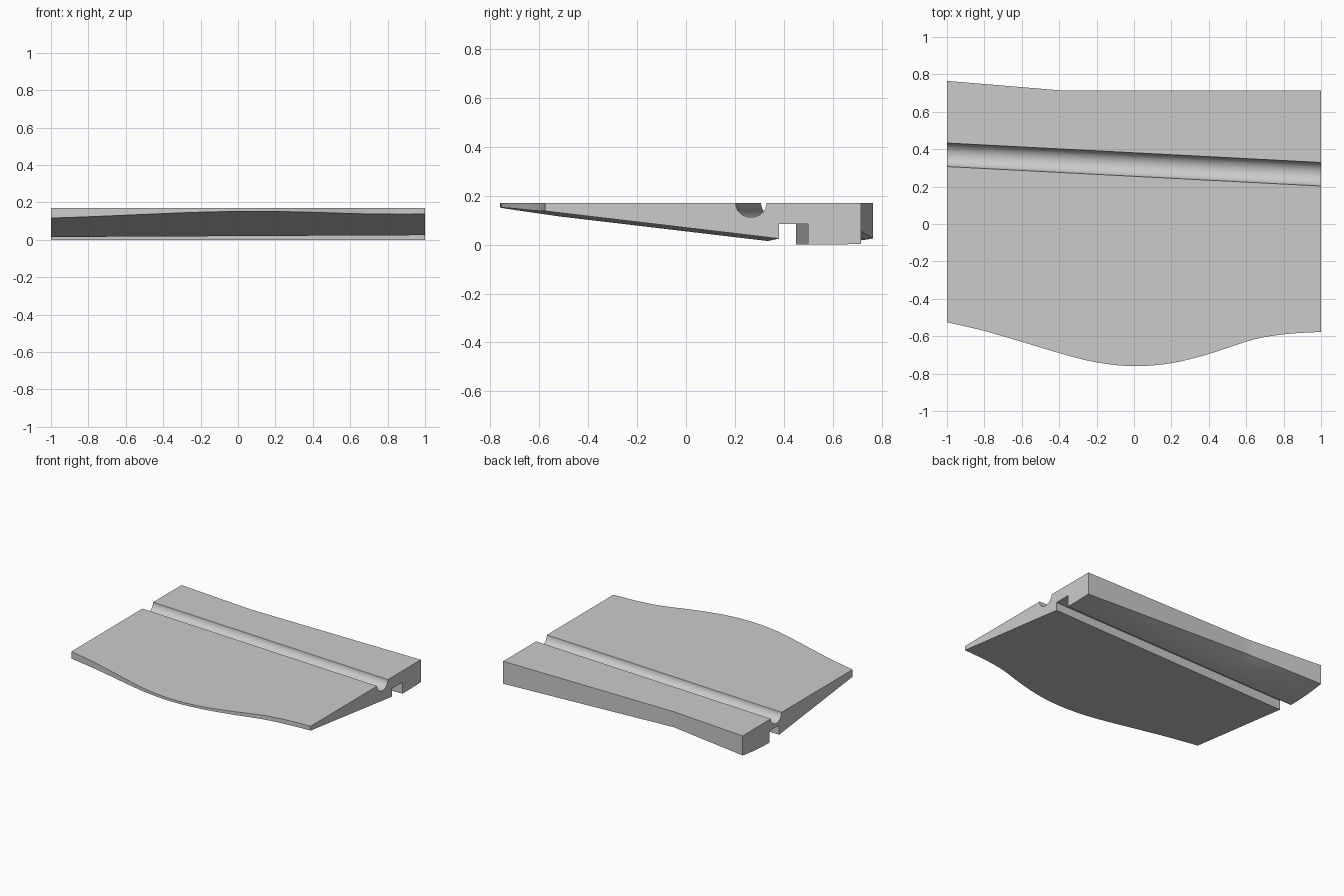
import bpy, bmesh, math

if "Cube" in bpy.data.objects:
    bpy.data.objects.remove(bpy.data.objects["Cube"], do_unlink=True)

TOP = 0.17
SLOT_TOP = 0.085
FRONT = [(-1, -.525), (-.8, -.572), (-.6, -.63), (-.4, -.69), (-.2, -.74), (0, -.76),
         (.2, -.744), (.4, -.695), (.65, -.615), (.82, -.588), (1, -.577)]


def lerp(a, b, t):
    return a + (b - a) * t


def smooth_curve(pts, x):
    """Cubic interpolation through points sorted by x."""
    n = len(pts)
    i = max(k for k in range(n - 1) if pts[k][0] <= x + 1e-6)

    def slope(k):
        a, b = pts[max(k - 1, 0)], pts[min(k + 1, n - 1)]
        return (b[1] - a[1]) / (b[0] - a[0])

    (x0, y0), (x1, y1) = pts[i], pts[i + 1]
    w = x1 - x0
    t = (x - x0) / w
    h = t * t * (3 - 2 * t)
    return (lerp(y0, y1, h) + t * (1 - t) ** 2 * w * slope(i)
            - t * t * (1 - t) * w * slope(i + 1))


def wedge_z(x, y):
    """Sloping underside plane."""
    return 0.062 + 0.0076 * x - 0.118 * y


def section(x):
    """Closed (y, z) outline of the slab at station x."""
    u = (x + 1) / 2
    front = smooth_curve(FRONT, x)
    # rear edge: straight, then flaring out towards -x
    v = max(0, (-0.4 - x) / 0.6)
    rear = lerp(0.715, 0.765, v)
    lift = lerp(0.055, 0.025, v) if x < -0.4 else lerp(0.055, 0.003, (x + 0.4) / 1.4)
    slot_a, slot_b = lerp(0.335, 0.38, u), lerp(0.45, 0.50, u)

    pts = [(front, TOP)]
    # round groove in the top
    centre, radius, steps = lerp(0.37, 0.266, u), 0.063, 18
    for k in range(steps + 1):
        a = math.pi * (1 + k / steps)
        pts.append((centre + radius * math.cos(a), TOP + 0.92 * radius * math.sin(a)))
    pts.append((rear, TOP))
    # curved underside of the rear block
    for k in range(9):
        t = 1 - k / 8
        pts.append((lerp(slot_b, rear, t), lift * t * t))
    # slot and sloping underside
    pts += [(slot_b, SLOT_TOP), (slot_a, SLOT_TOP),
            (slot_a, wedge_z(x, slot_a)), (front, wedge_z(x, front))]
    return pts


# Slab lofted from left to right through the sections
bm = bmesh.new()
stations = [-1 + k / 20 for k in range(41)]
rings = [[bm.verts.new((x, y, z)) for y, z in section(x)] for x in stations]
for a, b in zip(rings, rings[1:]):
    for i in range(len(a)):
        j = (i + 1) % len(a)
        bm.faces.new((a[i], a[j], b[j], b[i]))
bm.faces.new(rings[0])
bm.faces.new(rings[-1])
bmesh.ops.recalc_face_normals(bm, faces=bm.faces)
mesh = bpy.data.meshes.new("grooved_slab")
bm.to_mesh(mesh)
bm.free()

slab = bpy.data.objects.new("grooved_slab", mesh)
bpy.context.collection.objects.link(slab)

# Plain grey material
grey = bpy.data.materials.new("plain_grey")
grey.use_nodes = True
colour = (0.6, 0.6, 0.6, 1)
grey.diffuse_color = colour
for node in grey.node_tree.nodes:
    if node.type == 'BSDF_PRINCIPLED':
        node.inputs["Base Color"].default_value = colour
mesh.materials.append(grey)

bpy.ops.object.select_all(action='DESELECT')
slab.select_set(True)
bpy.context.view_layer.objects.active = slab
bpy.ops.object.shade_smooth_by_angle(angle=math.radians(25))
